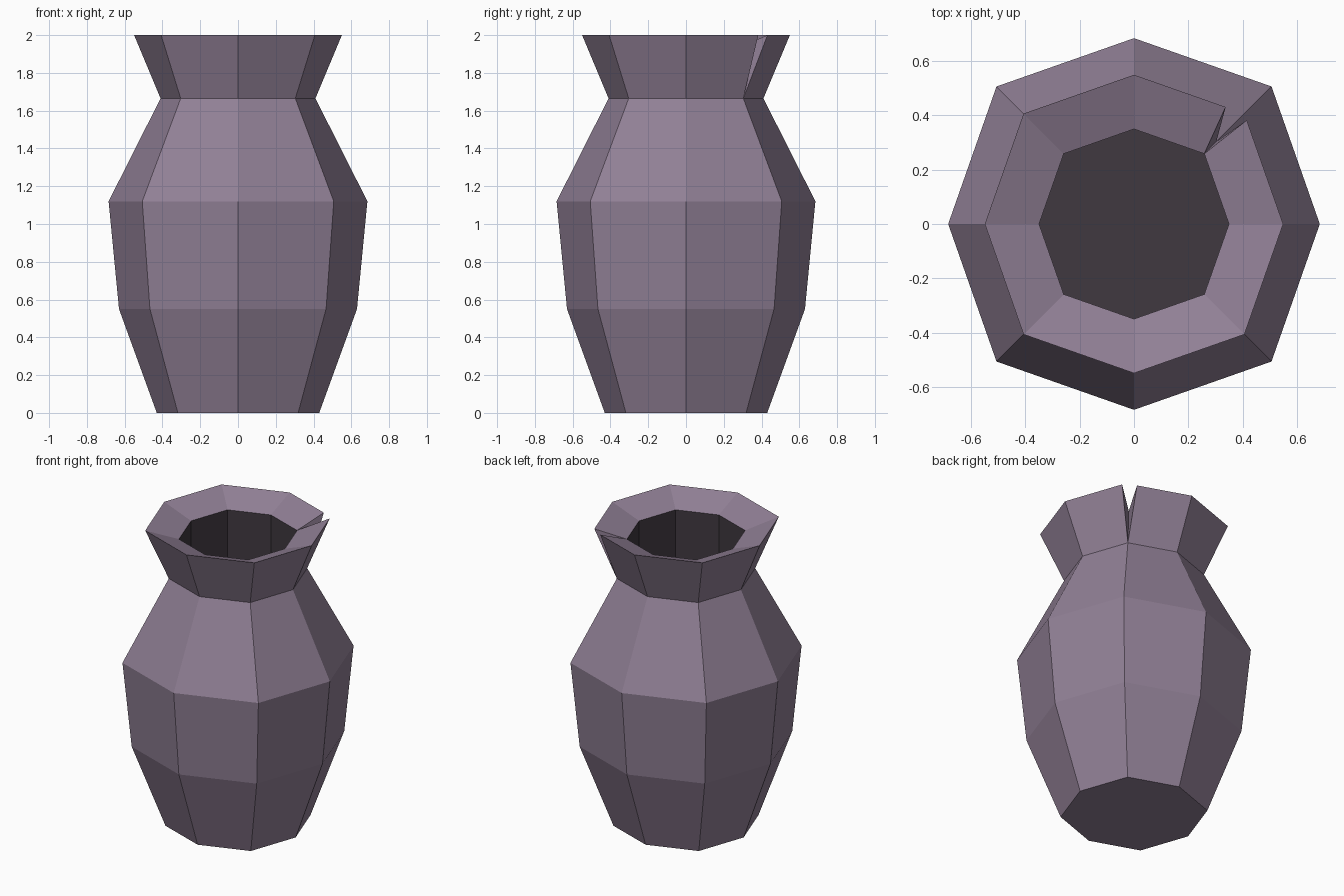
import bpy
import bmesh

if "Cube" in bpy.data.objects:
    bpy.data.objects.remove(bpy.data.objects["Cube"])

CORNER = 0.74  # diagonal corners sit slightly outside a regular octagon
DIRS = [(1, 0), (CORNER, CORNER), (0, 1), (-CORNER, CORNER),
        (-1, 0), (-CORNER, -CORNER), (0, -1), (CORNER, -CORNER)]


def material(name, colour):
    m = bpy.data.materials.new(name)
    m.diffuse_color = (*colour, 1.0)
    m.use_nodes = True
    m.node_tree.nodes["Principled BSDF"].inputs["Base Color"].default_value = m.diffuse_color
    return m


# Profile from the foot, up the outside, over the lip and down inside: (radius, height)
PROFILE = [(0.43, 0.0), (0.63, 0.55), (0.685, 1.12), (0.41, 1.665),
           (0.55, 2.0), (0.35, 1.925), (0.35, 0.15)]
NECK, RIM, THROAT = 3, 4, 5

bm = bmesh.new()
rings = []
for k, (r, z) in enumerate(PROFILE):
    verts = [bm.verts.new((r * x, r * y, z)) for x, y in DIRS]
    # each corner is a pair: vertex for the face before it, vertex for the face after it
    rings.append([[v, v] for v in verts])

# Chipped rim: split one rim corner in two, sliding each half along its own edge
before, corner, after = (rings[RIM][i][0] for i in (0, 1, 2))
chip = bm.verts.new(corner.co.lerp(after.co, 0.17))
corner.co = corner.co.lerp(before.co, 0.06)
rings[RIM][1] = [corner, chip]

# Walls, lip and inside
for k in range(len(rings) - 1):
    lo, hi = rings[k], rings[k + 1]
    for i in range(8):
        j = (i + 1) % 8
        f = bm.faces.new((lo[i][1], lo[j][0], hi[j][0], hi[i][1]))
        f.material_index = 1 if k >= THROAT else 0

# Two walls of the chip
neck, throat = rings[NECK][1][0], rings[THROAT][1][0]
bm.faces.new((neck, throat, corner))
bm.faces.new((neck, chip, throat))

# Base and inner floor
bm.faces.new([p[0] for p in reversed(rings[0])])
floor = bm.faces.new([p[0] for p in rings[-1]])
floor.material_index = 1

bmesh.ops.recalc_face_normals(bm, faces=bm.faces)
mesh = bpy.data.meshes.new("vase")
bm.to_mesh(mesh)
bm.free()
mesh.materials.append(material("dusty purple clay", (0.285, 0.217, 0.305)))
mesh.materials.append(material("dark interior", (0.05, 0.04, 0.05)))
vase = bpy.data.objects.new("vase", mesh)
bpy.context.collection.objects.link(vase)
